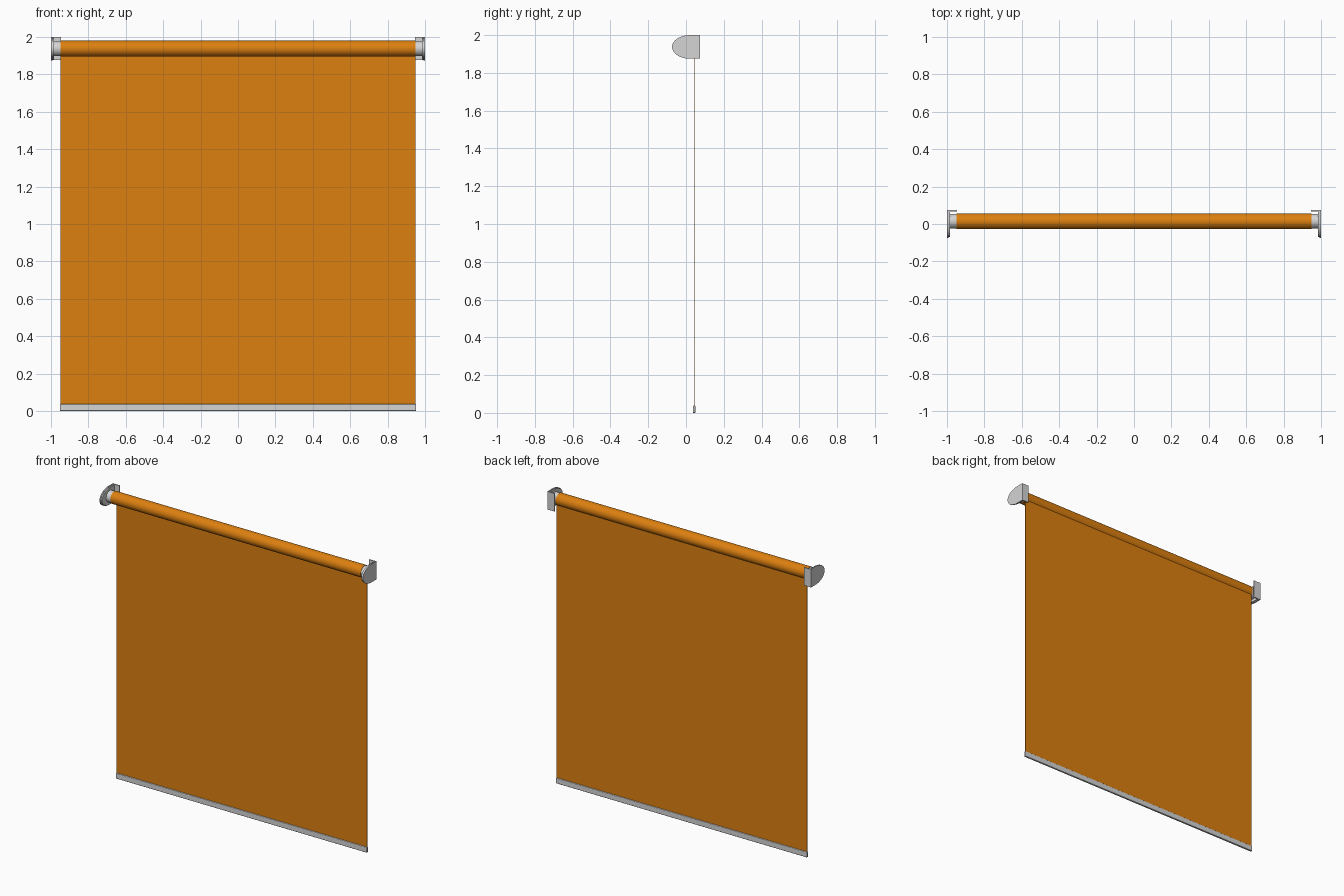
import bpy, bmesh, math
from mathutils import Matrix

if "Cube" in bpy.data.objects:
    bpy.data.objects.remove(bpy.data.objects["Cube"])

AXIS_Y, AXIS_Z = 0.015, 1.938      # roll axis
FABRIC_Y = 0.043


def material(name, rgb):
    m = bpy.data.materials.new(name)
    m.diffuse_color = (*rgb, 1)
    m.use_nodes = True
    m.node_tree.nodes["Principled BSDF"].inputs["Base Color"].default_value = m.diffuse_color
    return m


orange = material("orange fabric", (0.72, 0.215, 0.005))
silver = material("silver metal", (0.66, 0.66, 0.66))


def finish(name, bm, mat, bevel=0):
    bmesh.ops.recalc_face_normals(bm, faces=bm.faces)
    me = bpy.data.meshes.new(name)
    bm.to_mesh(me)
    bm.free()
    me.materials.append(mat)
    ob = bpy.data.objects.new(name, me)
    bpy.context.collection.objects.link(ob)
    if bevel:
        b = ob.modifiers.new("Bevel", 'BEVEL')
        b.width, b.segments = bevel, 3
    bpy.ops.object.select_all(action='DESELECT')
    bpy.context.view_layer.objects.active = ob
    ob.select_set(True)
    bpy.ops.object.shade_smooth_by_angle(angle=math.radians(35))
    return ob


def box(name, x, y, z, mat, bevel=0):
    bm = bmesh.new()
    bmesh.ops.create_cube(bm, size=1)
    for v in bm.verts:
        for i, (lo, hi) in enumerate((x, y, z)):
            v.co[i] = hi if v.co[i] > 0 else lo
    return finish(name, bm, mat, bevel)


def cylinder(name, x0, x1, r, mat, bevel=0):
    bm = bmesh.new()
    mtx = Matrix.Translation(((x0 + x1) / 2, AXIS_Y, AXIS_Z)) @ Matrix.Rotation(math.pi / 2, 4, 'Y')
    bmesh.ops.create_cone(bm, cap_ends=True, segments=64, radius1=r, radius2=r,
                          depth=abs(x1 - x0), matrix=mtx)
    return finish(name, bm, mat, bevel)


def cheek(name, x0, x1, inset, mat):
    """Plate with a flat back and a half-ellipse front, extruded along x."""
    bm = bmesh.new()
    h = 0.0625 - inset
    pts = [(0.074 - inset, 1.9375 + h)]
    for i in range(33):
        a = math.pi / 2 + math.pi * i / 32
        pts.append((0.022 + (0.096 - inset) * math.cos(a), 1.9375 + h * math.sin(a)))
    pts.append((0.074 - inset, 1.9375 - h))
    face = bm.faces.new([bm.verts.new((x0, y, z)) for y, z in pts])
    new = bmesh.ops.extrude_face_region(bm, geom=[face])["geom"]
    bmesh.ops.translate(bm, vec=(x1 - x0, 0, 0),
                        verts=[g for g in new if isinstance(g, bmesh.types.BMVert)])
    return finish(name, bm, mat)


# Rolled fabric and hanging sheet
cylinder("fabric_roll", -0.95, 0.95, 0.042, orange)
box("fabric_sheet", (-0.95, 0.95), (FABRIC_Y - 0.0015, FABRIC_Y + 0.0015), (0.03, AXIS_Z), orange)

# Weighted bottom bar
box("bottom_bar", (-0.953, 0.953), (FABRIC_Y - 0.007, FABRIC_Y + 0.007), (0, 0.038), silver, 0.004)

# End brackets: cover, inner plate, wall plate and roller hub
for side, s in (("left", -1), ("right", 1)):
    cheek(side + "_bracket_cover", s * 0.992, s * 1.0, 0, silver)
    cheek(side + "_bracket_plate", s * 0.984, s * 0.992, 0.005, silver)
    box(side + "_wall_plate", sorted((s * 0.947, s * 0.993)), (0.067, 0.074), (1.876, 1.999), silver)
    cylinder(side + "_roller_hub", s * 0.949, s * 0.985, 0.039, silver)
